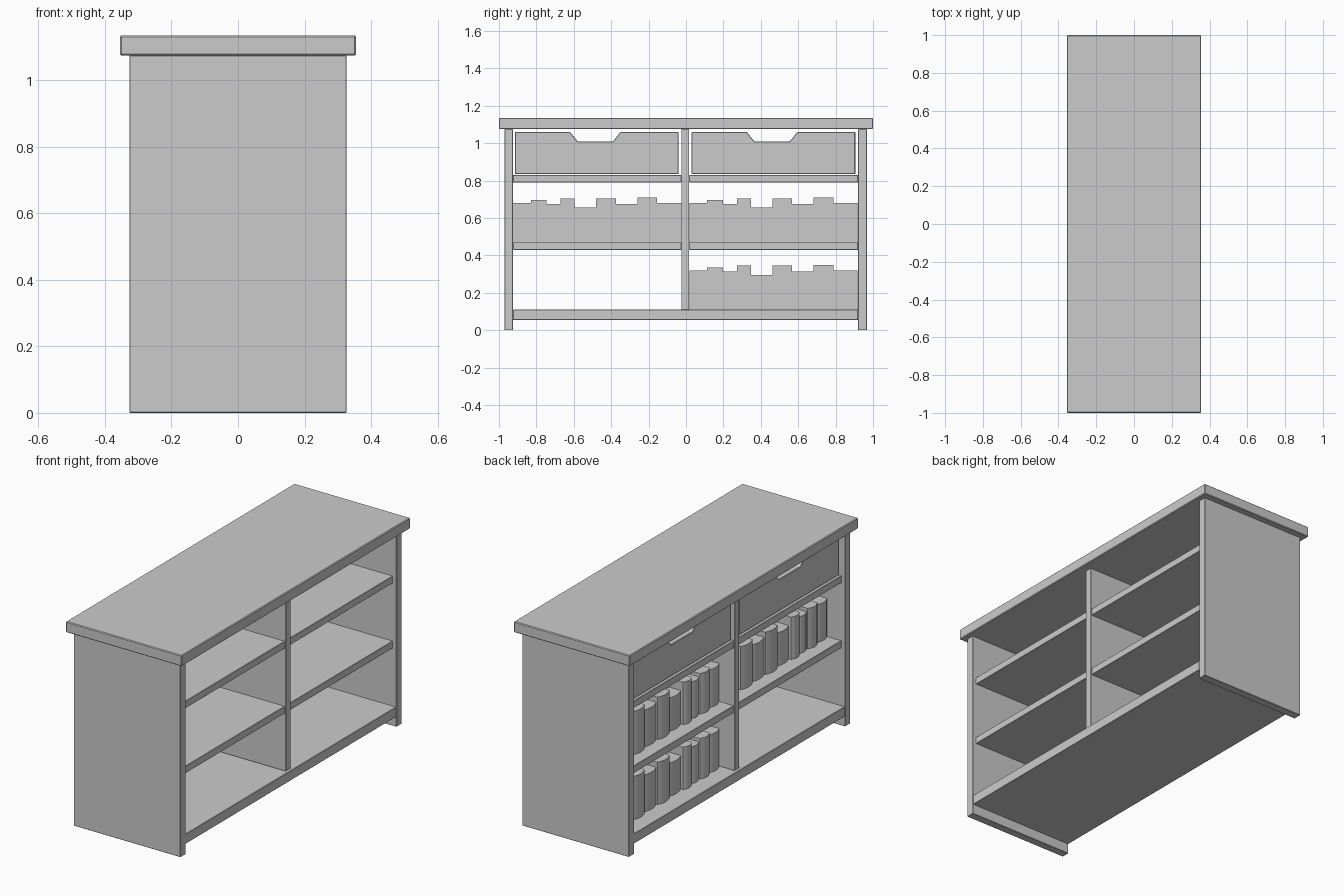
import bpy
import bmesh

if "Cube" in bpy.data.objects:
    bpy.data.objects.remove(bpy.data.objects["Cube"])


def finish(name, bm, bevel=0.0):
    bmesh.ops.recalc_face_normals(bm, faces=bm.faces)
    mesh = bpy.data.meshes.new(name)
    bm.to_mesh(mesh)
    bm.free()
    ob = bpy.data.objects.new(name, mesh)
    bpy.context.collection.objects.link(ob)
    if bevel:
        mod = ob.modifiers.new("soft_edges", 'BEVEL')
        mod.width = bevel
        mod.segments = 1
    return ob


def prism(bm, pts, offset):
    """Extrude a closed outline of 3D points along an offset."""
    face = bm.faces.new([bm.verts.new(p) for p in pts])
    new = bmesh.ops.extrude_face_region(bm, geom=[face])["geom"]
    bmesh.ops.translate(bm, vec=offset,
                        verts=[v for v in new if isinstance(v, bmesh.types.BMVert)])


def board(name, half_x, y0, y1, z0, z1, bevel=0.002):
    bm = bmesh.new()
    prism(bm, [(-half_x, y0, z0), (half_x, y0, z0), (half_x, y1, z0), (-half_x, y1, z0)],
          (0, 0, z1 - z0))
    return finish(name, bm, bevel)


# Carcass
board("top_board", 0.355, -1.0, 1.0, 1.075, 1.135, 0.004)
board("left_end_panel", 0.327, -0.97, -0.925, 0.0, 1.075)
board("right_end_panel", 0.327, 0.92, 0.967, 0.0, 1.075)
board("bottom_board", 0.325, -0.925, 0.92, 0.055, 0.11)
board("centre_divider", 0.31, -0.025, 0.017, 0.11, 1.075)

# Shelves in both bays
bays = {"left": (-0.925, -0.025), "right": (0.017, 0.92)}
for side, (y0, y1) in bays.items():
    board(side + "_upper_shelf", 0.305, y0, y1, 0.79, 0.83)
    board(side + "_middle_shelf", 0.305, y0, y1, 0.43, 0.47)


# Drawer fronts with a finger notch
def drawer(name, y0, y1, notch):
    z0, z1, dip = 0.835, 1.06, 1.01
    outline = [(y0, z0), (y1, z0), (y1, z1), (notch + 0.135, z1), (notch + 0.095, dip),
               (notch - 0.095, dip), (notch - 0.135, z1), (y0, z1)]
    bm = bmesh.new()
    prism(bm, [(-0.297, y, z) for y, z in outline], (0.03, 0, 0))
    finish(name, bm, 0.003)


drawer("left_drawer", -0.915, -0.04, -0.485)
drawer("right_drawer", 0.03, 0.905, 0.46)

# Rows of books: (width, height, forward shift), with rounded spines
BOOKS = [(0.095, 0.21, 0.0), (0.085, 0.225, 0.008), (0.075, 0.205, 0.0),
         (0.075, 0.235, 0.01), (0.115, 0.185, -0.004), (0.105, 0.235, 0.008),
         (0.115, 0.205, 0.0), (0.105, 0.24, 0.01), (0.13, 0.21, 0.0)]


def book_row(name, y, z):
    bm = bmesh.new()
    for width, height, shift in BOOKS:
        front, back = -0.215 - shift, -0.14
        pts = [(back, y + width, z), (back, y, z)]
        for i in range(7):
            t = i / 6
            bulge = 0.014 * (1 - (2 * t - 1) ** 2)
            pts.append((front - bulge, y + t * width, z))
        prism(bm, pts, (0, 0, height))
        y += width
    ob = finish(name, bm)
    bpy.context.view_layer.objects.active = ob
    ob.select_set(True)
    bpy.ops.object.shade_smooth_by_angle()
    ob.select_set(False)


book_row("left_middle_books", -0.925, 0.47)
book_row("right_middle_books", 0.018, 0.47)
book_row("right_lower_books", 0.018, 0.11)
